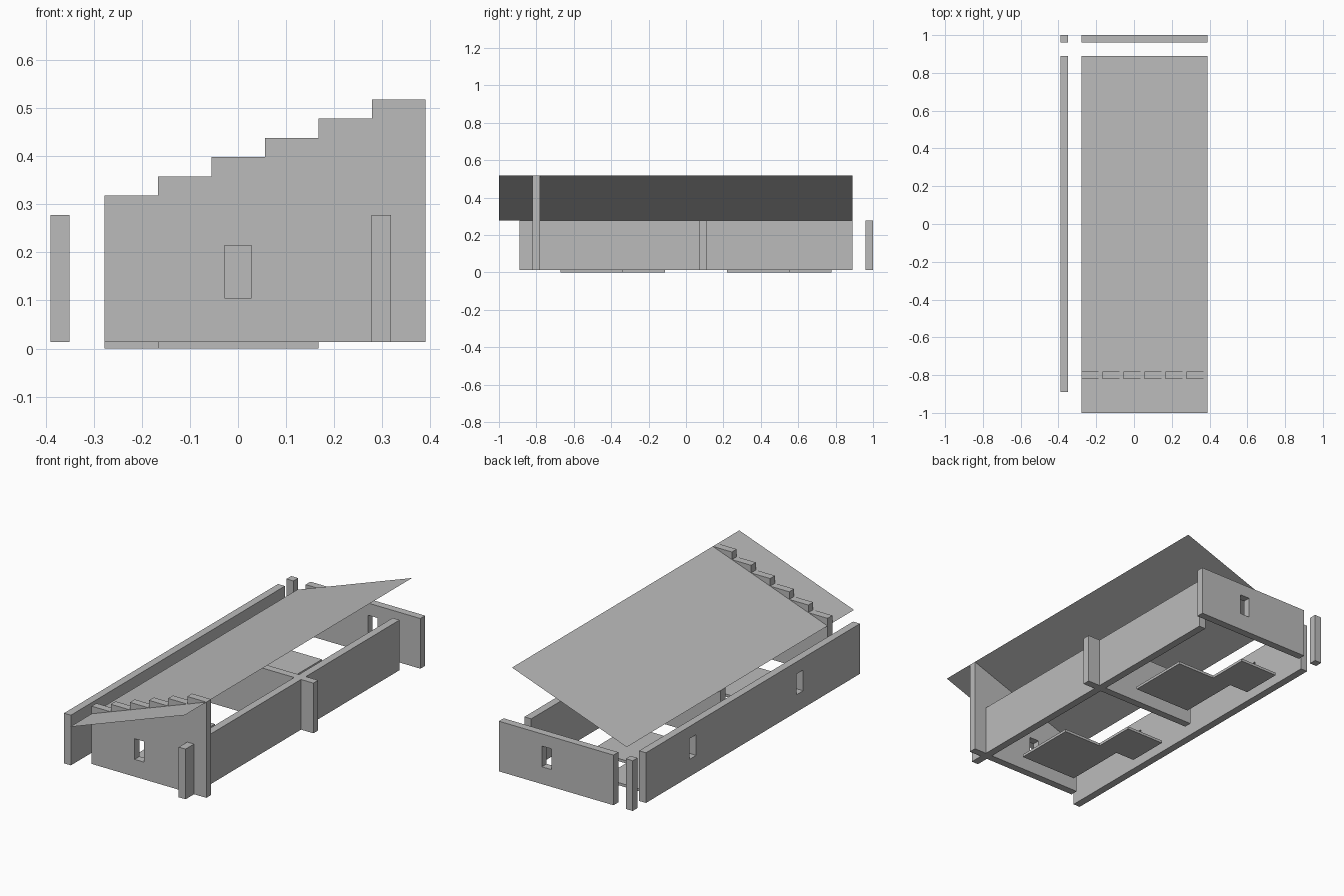
import bpy
import bmesh
from mathutils import Matrix, Vector

cube = bpy.data.objects.get("Cube")
if cube:
    bpy.data.objects.remove(cube, do_unlink=True)

# Single plaster colour
plaster = bpy.data.materials.new("grey_plaster")
plaster.use_nodes = True
colour = (0.5, 0.5, 0.5, 1)
plaster.diffuse_color = colour
bsdf = next(n for n in plaster.node_tree.nodes if n.type == "BSDF_PRINCIPLED")
bsdf.inputs["Base Color"].default_value = colour

BASE, EAVE, RIDGE = 0.014, 0.278, 0.518   # wall foot, low and high roof edge
INNER, OUTER = -0.278, 0.39               # width of the house
SILL, HEAD = 0.105, 0.214                 # window heights
THICK = 0.04
BAY = 0.89                                # distance between cross walls


def add_object(name, bm):
    mesh = bpy.data.meshes.new(name)
    bm.to_mesh(mesh)
    bm.free()
    mesh.materials.append(plaster)
    obj = bpy.data.objects.new(name, mesh)
    bpy.context.collection.objects.link(obj)
    return obj


def prism(name, outline, depth):
    """Face from an outline, extruded along a depth vector."""
    bm = bmesh.new()
    face = bm.faces.new([bm.verts.new(p) for p in outline])
    extruded = bmesh.ops.extrude_face_region(bm, geom=[face], use_keep_orig=True)
    top = [g for g in extruded["geom"] if isinstance(g, bmesh.types.BMVert)]
    bmesh.ops.translate(bm, verts=top, vec=Vector(depth))
    bmesh.ops.recalc_face_normals(bm, faces=bm.faces)
    return add_object(name, bm)


def box(name, x, y, z=(BASE, EAVE)):
    bm = bmesh.new()
    spans = (x, y, z)
    size = [b - a for a, b in spans]
    centre = Vector([(a + b) / 2 for a, b in spans])
    bmesh.ops.create_cube(bm, size=1,
                          matrix=Matrix.Translation(centre) @ Matrix.Diagonal((*size, 1)))
    return add_object(name, bm)


def cut_window(wall, x, y):
    """Cut a window opening through a wall and bake the result."""
    cutter = box("window_cutter", x, y, (SILL, HEAD))
    cutter.hide_render = True
    mod = wall.modifiers.new("window", "BOOLEAN")
    mod.operation, mod.solver, mod.object = "DIFFERENCE", "EXACT", cutter
    graph = bpy.context.evaluated_depsgraph_get()
    baked = bpy.data.meshes.new_from_object(wall.evaluated_get(graph))
    wall.modifiers.clear()
    wall.data = baked
    bpy.data.objects.remove(cutter, do_unlink=True)


# Front gable wall with a stepped top
steps = 6
tread = (OUTER - INNER) / steps
rise = (RIDGE - EAVE) / steps
gable_y = -0.82
outline = [(OUTER, gable_y, BASE), (INNER, gable_y, BASE)]
for i in range(steps):
    top = EAVE + rise * (i + 1)
    outline += [(INNER + tread * i, gable_y, top), (INNER + tread * (i + 1), gable_y, top)]
gable = prism("front_gable_wall", outline, (0, THICK, 0))
cut_window(gable, (-tread / 4, tread / 4), (gable_y - 0.1, gable_y + 0.1))

# Middle cross wall and the long wall that runs through both
box("middle_cross_wall", (INNER, OUTER), (gable_y + BAY, gable_y + BAY + THICK))
box("inner_long_wall", (0.278, 0.278 + THICK), (-BAY, BAY))

# Back wall and the separate corner post
back = box("back_wall", (INNER, OUTER), (1 - THICK, 1))
cut_window(back, (tread * 0.75, tread * 1.25), (0.9, 1.1))
box("corner_post", (-OUTER, THICK - OUTER), (1 - THICK, 1))

# Outer long wall with one window for each room
outer_wall = box("outer_long_wall", (-OUTER, THICK - OUTER), (-BAY, BAY))
for y in (0.5, 0.5 - BAY):
    cut_window(outer_wall, (-0.5, -0.3), (y - tread / 4, y + tread / 4))

# Floor pad in each room: a large and a small square joined at an offset
for name, y in (("front_floor_pad", 0.22 - BAY), ("back_floor_pad", 0.22)):
    mid, far = y + tread * 3, y + tread * 5
    left, right = INNER + tread, INNER + tread * 2
    prism(name, [(INNER + tread * 4, y, 0), (INNER + tread * 4, mid, 0), (right, mid, 0),
                 (right, far, 0), (INNER, far, 0), (INNER, mid, 0),
                 (left, mid, 0), (left, y, 0)], (0, 0, BASE))

# Thin sloping roof sheet
bm = bmesh.new()
bm.faces.new([bm.verts.new(p) for p in (
    (INNER, -1, EAVE), (OUTER, -1, RIDGE), (OUTER, BAY, RIDGE), (INNER, BAY, EAVE))])
add_object("roof_sheet", bm)
